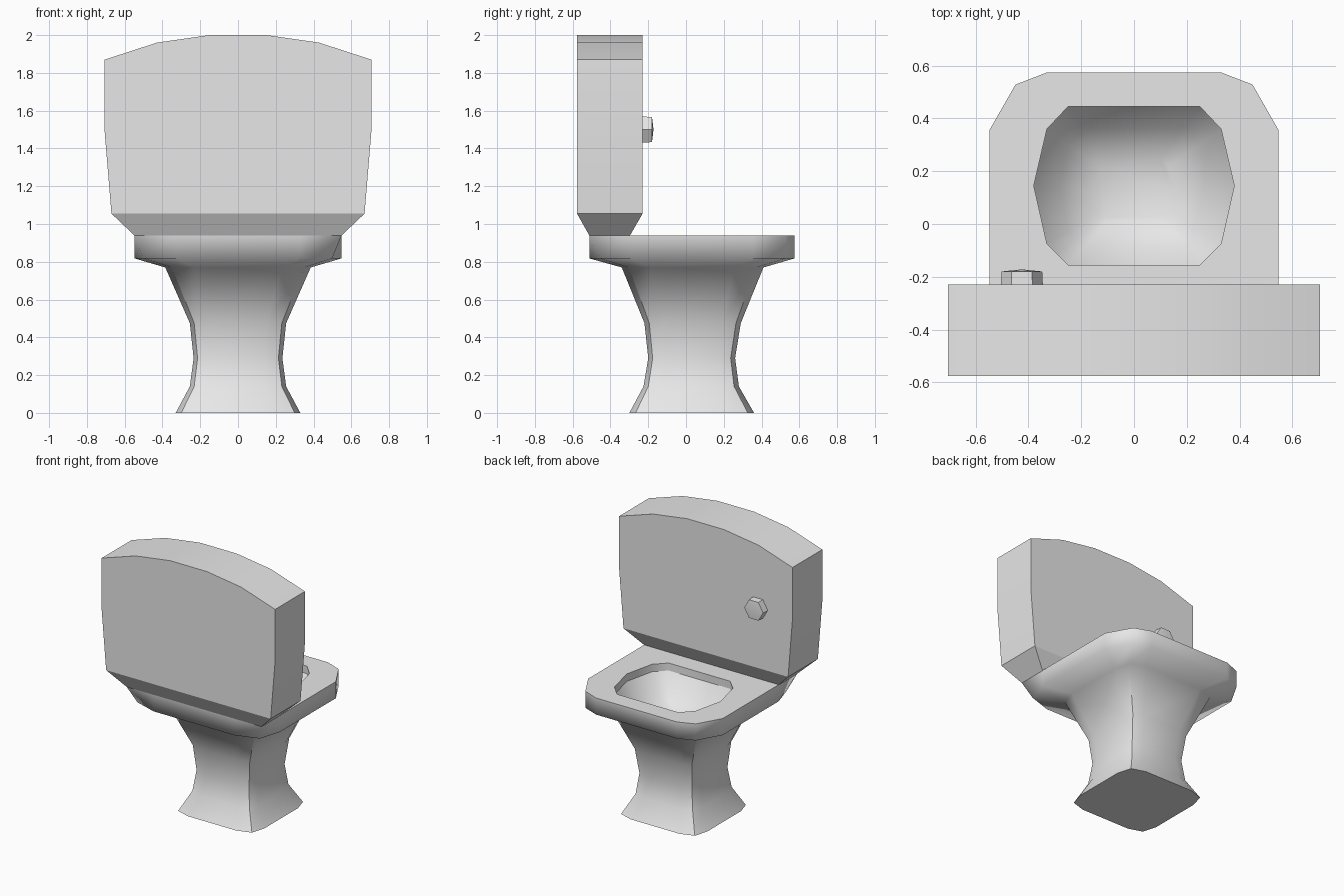
import bpy, bmesh, math
from mathutils import Matrix

cube = bpy.data.objects.get("Cube")
if cube:
    bpy.data.objects.remove(cube, do_unlink=True)

ceramic = bpy.data.materials.new("white_ceramic")
ceramic.use_nodes = True
ceramic.diffuse_color = (0.8, 0.8, 0.8, 1)
ceramic.node_tree.nodes["Principled BSDF"].inputs["Base Color"].default_value = (0.8, 0.8, 0.8, 1)


def finish(name, bm, smooth_angle):
    """Turn a bmesh into a shaded object; edges over the angle stay sharp."""
    bmesh.ops.recalc_face_normals(bm, faces=bm.faces)
    for f in bm.faces:
        f.smooth = True
    for e in bm.edges:
        if e.calc_face_angle(0) > math.radians(smooth_angle):
            e.smooth = False
    mesh = bpy.data.meshes.new(name)
    bm.to_mesh(mesh)
    bm.free()
    mesh.materials.append(ceramic)
    obj = bpy.data.objects.new(name, mesh)
    bpy.context.collection.objects.link(obj)
    return obj


def mirrored(half):
    """Close a right-hand half outline with its mirror image."""
    return half + [(-x, y) for x, y in reversed(half)]


def loft(bm, loops):
    """Skin a stack of equal-length loops and cap both ends."""
    rings = [[bm.verts.new(p) for p in loop] for loop in loops]
    for a, b in zip(rings, rings[1:]):
        for i in range(len(a)):
            j = (i + 1) % len(a)
            bm.faces.new((a[i], a[j], b[j], b[i]))
    bm.faces.new(rings[0])
    bm.faces.new(rings[-1])
    return rings


def body_loop(w, back, front, z, back_corner=(0.91, 0.1), front_corner=(0.91, 0.1)):
    """Rounded-square cross-section of the pedestal and rim."""
    (bx, by), (fx, fy) = back_corner, front_corner
    half = [(0.6 * w, back), (bx * w, back + by * w), (w, back + 0.4 * w),
            (w, front - 0.4 * w), (fx * w, front - fy * w), (0.6 * w, front)]
    return [(x, y, z) for x, y in mirrored(half)]


# Bowl: pedestal, rim and hollow basin in one skin
rim_front = (0.82, 0.085)
loops = [
    body_loop(0.33, -0.30, 0.36, 0),
    body_loop(0.255, -0.225, 0.28, 0.14),
    body_loop(0.235, -0.20, 0.26, 0.29),
    body_loop(0.255, -0.22, 0.29, 0.475),
    body_loop(0.385, -0.34, 0.41, 0.77),
    body_loop(0.548, -0.512, 0.575, 0.818, front_corner=rim_front),
    body_loop(0.548, -0.512, 0.575, 0.94, (1, 0), rim_front),
]
opening = mirrored([(0.25, -0.155), (0.29, -0.115), (0.33, -0.075),
                    (0.38, 0.145), (0.33, 0.36), (0.25, 0.445)])
for scale, z in ((1, 0.94), (1, 0.885), (0.75, 0.75), (0.4, 0.67)):
    loops.append([(x * scale, 0.12 + (y - 0.12) * scale, z) for x, y in opening])
bm = bmesh.new()
rings = loft(bm, loops)
# Creases at the pedestal corners and under the basin lip
for a, b in zip(rings[:4], rings[1:5]):
    for i in (1, 4, 7, 10):
        bm.edges.get((a[i], b[i])).smooth = False
lip = rings[8]
for i in range(len(lip)):
    bm.edges.get((lip[i], lip[i - 1])).smooth = False
finish("bowl", bm, 78)

# Tank: arched slab with tapering sides
bm = bmesh.new()
outline = mirrored([(0.67, 1.055), (0.706, 1.49), (0.706, 1.87), (0.43, 1.96), (0.15, 2.0)])
loft(bm, [[(x, y, z) for x, z in outline] for y in (-0.577, -0.23)])
finish("tank", bm, 30)

# Tank foot: sloped block joining the tank to the rim
bm = bmesh.new()
loft(bm, [[(-w, a, z), (w, a, z), (w, b, z), (-w, b, z)]
          for w, a, b, z in ((0.547, -0.511, -0.297, 0.938), (0.67, -0.577, -0.23, 1.055))])
finish("tank_foot", bm, 30)

# Flush button: six-sided knob with a slightly raised face
bm = bmesh.new()
bmesh.ops.create_cone(bm, cap_ends=True, segments=6, radius1=0.08, radius2=0.077, depth=0.06,
                      matrix=Matrix.Translation((-0.425, -0.21, 1.5))
                      @ Matrix.Rotation(-math.pi / 2, 4, "X") @ Matrix.Rotation(math.pi / 2, 4, "Z"))
# Turn the knob so that two of its corners lie level
xs = [v.co.x for v in bm.verts]
if max(xs) - min(xs) < 0.15:
    bmesh.ops.rotate(bm, verts=bm.verts, cent=(-0.425, -0.21, 1.5),
                     matrix=Matrix.Rotation(math.pi / 6, 3, "Y"))
face = max(bm.faces, key=lambda f: f.calc_center_median().y)
bmesh.ops.poke(bm, faces=[face], offset=0.008)
finish("flush_button", bm, 30)
